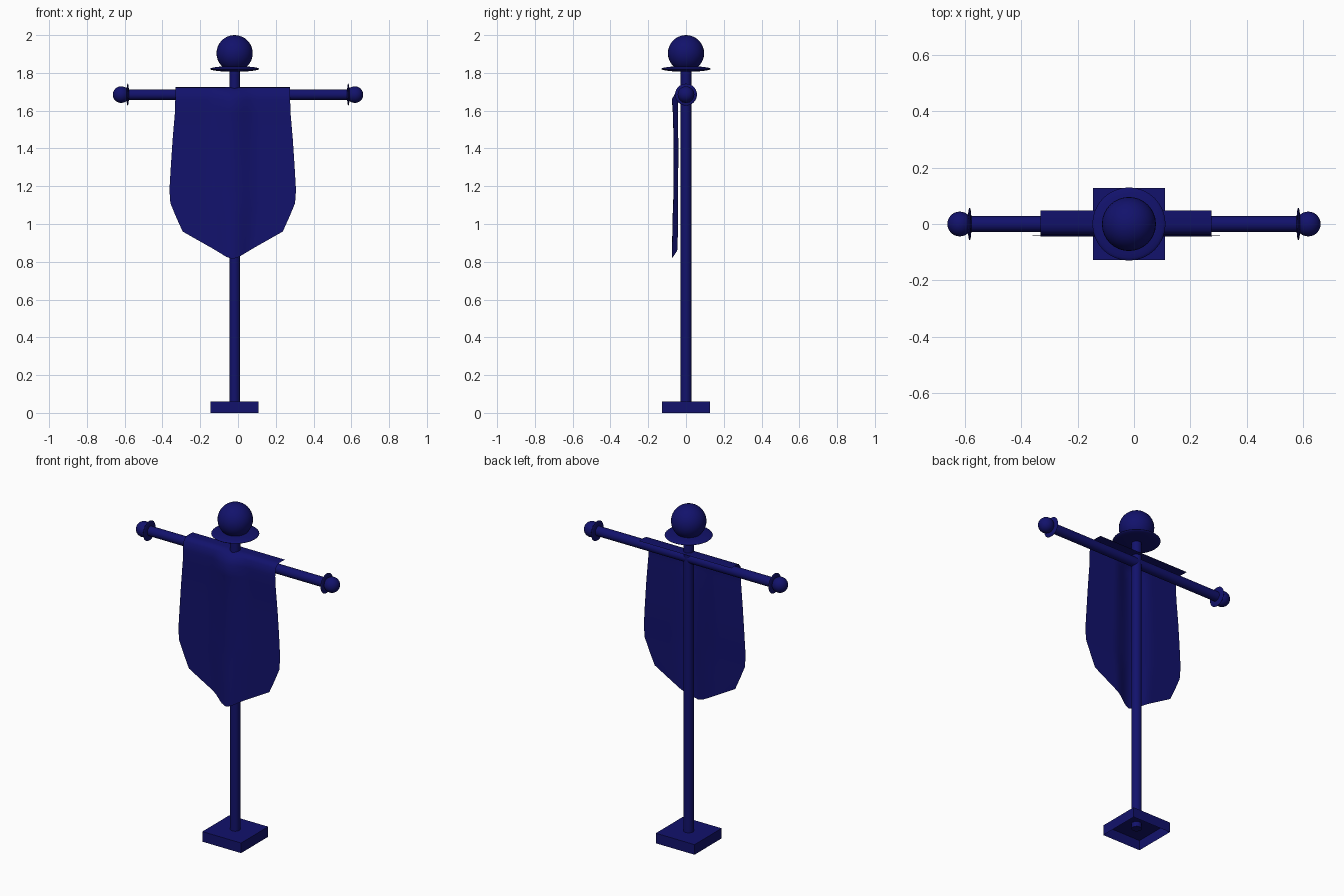
import bpy, bmesh, math

if "Cube" in bpy.data.objects:
    bpy.data.objects.remove(bpy.data.objects["Cube"])

navy = bpy.data.materials.new("navy")
navy.diffuse_color = (0.006, 0.006, 0.15, 1)
navy.use_nodes = True
navy.node_tree.nodes["Principled BSDF"].inputs["Base Color"].default_value = navy.diffuse_color
CX = -0.018     # pole axis
BAR_Z = 1.685   # crossbar height


def finish(obj, name, angle=40):
    obj.name = name
    obj.data.materials.append(navy)
    bpy.ops.object.select_all(action='DESELECT')
    obj.select_set(True)
    bpy.context.view_layer.objects.active = obj
    bpy.ops.object.transform_apply(location=False, rotation=True, scale=True)
    bpy.ops.object.shade_smooth_by_angle(angle=math.radians(angle))


def ball(name, loc, size):
    bpy.ops.mesh.primitive_uv_sphere_add(segments=32, ring_count=16, radius=1, location=loc)
    bpy.context.object.scale = size
    finish(bpy.context.object, name)


def rod(name, loc, r, length, rot=(0, 0, 0)):
    bpy.ops.mesh.primitive_cylinder_add(vertices=20, radius=r, depth=length, location=loc, rotation=rot)
    finish(bpy.context.object, name)


def lerp(points, v):
    for (a, pa), (b, pb) in zip(points, points[1:]):
        if a <= v <= b:
            return pa + (pb - pa) * (v - a) / (b - a)
    return points[-1][1]


# base: square box open underneath
bpy.ops.mesh.primitive_cube_add(size=1, location=(CX, 0, 0.03))
base = bpy.context.object
base.scale = (0.255, 0.255, 0.06)
bm = bmesh.new()
bm.from_mesh(base.data)
bm.normal_update()
bmesh.ops.delete(bm, geom=[f for f in bm.faces if f.normal.z < -0.5], context='FACES_ONLY')
bm.to_mesh(base.data)
bm.free()
finish(base, "base")

# pole with collar and top ball
rod("pole", (CX, 0, 0.93), 0.028, 1.80)
ball("top_collar", (CX, 0, 1.821), (0.13, 0.13, 0.015))
ball("top_ball", (CX, 0, 1.904), (0.096, 0.096, 0.096))

# crossbar with collars and end balls
rod("crossbar", (0, 0, BAR_Z), 0.028, 1.19, (0, math.pi / 2, 0))
for side, s in (("left", -1), ("right", 1)):
    ball(side + "_collar", (s * 0.584, 0, BAR_Z), (0.007, 0.058, 0.058))
    ball(side + "_end_ball", (s * 0.619, 0, BAR_Z), (0.044, 0.044, 0.044))

# banner: rows run from behind the bar, over it, then down the front
# each row: y, z, half width, amount of bulge in front of the pole
rows = [(0.048, 1.724, 0.304, 0), (0.0, 1.726, 0.304, 0), (-0.022, 1.722, 0.304, 0),
        (-0.037, 1.705, 0.304, 0.4), (-0.044, 1.66, 0.304, 1), (-0.042, 1.59, 0.306, 0.9),
        (-0.041, 1.45, 0.318, 0.8), (-0.041, 1.30, 0.328, 0.8), (-0.042, 1.18, 0.335, 0.8),
        (-0.043, 1.11, 0.330, 0.8), (-0.043, 1.04, 0.301, 0.9), (-0.044, None, 0.265, 1)]
hem = [(0, 0.815), (0.12, 0.825), (0.4, 0.87), (1, 0.96)]
N = 32
bm = bmesh.new()
grid = []
for y, z, half, bulge in rows:
    line = []
    for i in range(N + 1):
        u = -1 + 2 * i / N
        fold = 0.5 + 0.5 * math.cos(math.pi * min(1, abs(u) / 0.42))
        zz = lerp(hem, abs(u)) if z is None else z
        line.append(bm.verts.new((-0.028 + u * half, y - 0.031 * bulge * fold, zz)))
    grid.append(line)
for a, b in zip(grid, grid[1:]):
    for i in range(N):
        bm.faces.new((a[i], b[i], b[i + 1], a[i + 1]))
mesh = bpy.data.meshes.new("banner")
bm.to_mesh(mesh)
bm.free()
banner = bpy.data.objects.new("banner", mesh)
bpy.context.collection.objects.link(banner)
finish(banner, "banner", 60)
